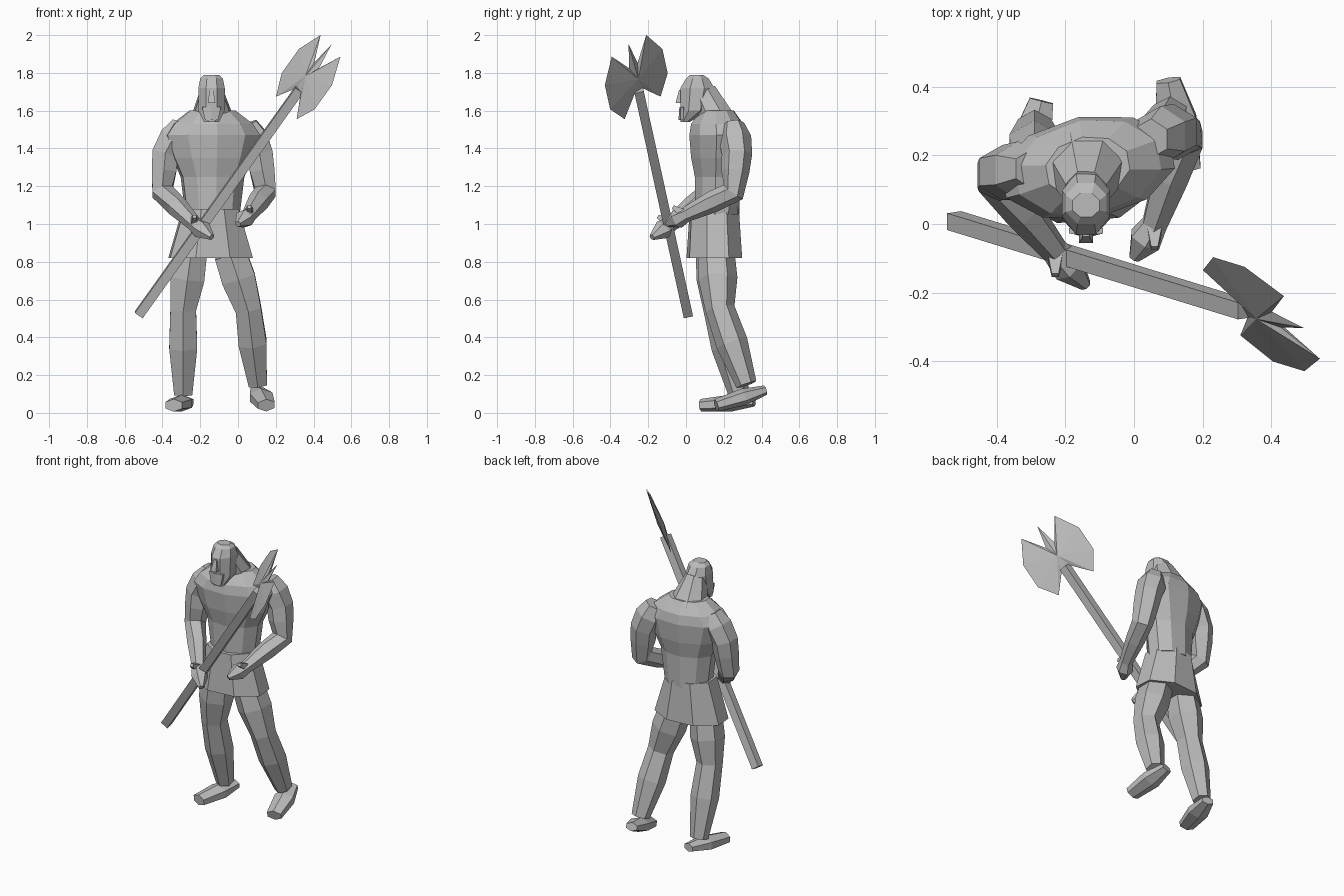
import bpy, bmesh
from math import cos, sin, pi, radians
from mathutils import Vector

default = bpy.data.objects.get("Cube")
if default:
    bpy.data.objects.remove(default, do_unlink=True)

stone = bpy.data.materials.new("plain grey")
stone.use_nodes = True
stone.diffuse_color = (.5, .5, .5, 1)
shader = stone.node_tree.nodes["Principled BSDF"]
shader.inputs["Base Color"].default_value = stone.diffuse_color


def finish(name, bm):
    """Turn a bmesh into a flat shaded object."""
    bmesh.ops.recalc_face_normals(bm, faces=bm.faces)
    mesh = bpy.data.meshes.new(name)
    bm.to_mesh(mesh)
    bm.free()
    mesh.materials.append(stone)
    obj = bpy.data.objects.new(name, mesh)
    bpy.context.collection.objects.link(obj)
    return obj


def loft(name, centres, sizes, sides=6, upright=False, yaw=0):
    """Skin rings of (half width, half depth) along a path of centres."""
    bm = bmesh.new()
    centres = [Vector(c) for c in centres]
    angles = [2 * pi * (i + .5) / sides for i in range(sides)]
    widest = max(cos(a) for a in angles)
    deepest = max(sin(a) for a in angles)
    last = len(centres) - 1
    loops = []
    for k, (centre, (width, depth)) in enumerate(zip(centres, sizes)):
        along = Vector((0, 0, 1))
        if not upright:
            along = (centres[min(k + 1, last)] - centres[max(k - 1, 0)]).normalized()
        side = Vector((cos(yaw), sin(yaw), 0))
        side = (side - along * side.dot(along)).normalized()
        front = along.cross(side)
        loops.append([bm.verts.new(centre
                                   + side * (width * cos(a) / widest)
                                   + front * (depth * sin(a) / deepest))
                      for a in angles])
    for low, high in zip(loops, loops[1:]):
        for i in range(sides):
            j = (i + 1) % sides
            bm.faces.new((low[i], low[j], high[j], high[i]))
    bm.faces.new(loops[0])
    bm.faces.new(loops[-1])
    return finish(name, bm)


def stack(name, x, y, rows, sides=8, yaw=0):
    """Skin level rows of (height, half width, half depth) on one upright axis."""
    return loft(name, [(x, y, height) for height, width, depth in rows],
                [(width, depth) for height, width, depth in rows],
                sides, upright=True, yaw=yaw)


def limb(name, joints, widths, flatten=1.15):
    """Skin a limb through its joints, with one muscle ring between each pair."""
    joints = [Vector(j) for j in joints]
    path = joints[:1]
    for start, end in zip(joints, joints[1:]):
        path += [start.lerp(end, .45), end]
    return loft(name, path, [(w, w * flatten) for w in widths])


# Torso with sloping shoulders, turned a little to its left
turn = radians(10)
stack("torso", -.135, .165, [
    (1.05, .14, .12), (1.25, .165, .12), (1.35, .21, .14),
    (1.47, .25, .15), (1.53, .21, .14), (1.6, .12, .09),
], sides=10, yaw=turn)
loft("neck", [(-.135, .19, 1.5), (-.14, .09, 1.7)], [(.13, .1), (.06, .07)], sides=8)

# Flared tunic skirt
stack("tunic_skirt", -.145, .15, [(.82, .22, .14), (1.08, .145, .125)], yaw=turn / 2)

# Head: rows of height, front, back and half width
face_x = -.14
skull = [(1.54, -.03, .02, .04), (1.6, -.03, .12, .07), (1.72, -.03, .15, .07),
         (1.77, 0, .12, .06), (1.79, .02, .09, .04)]
loft("head", [(face_x, (front + back) / 2, z) for z, front, back, half in skull],
     [(half, (back - front) / 2) for z, front, back, half in skull],
     sides=8, upright=True)
stack("nose", face_x, -.025, [(1.64, .02, .03), (1.71, .01, .012)], sides=4)
stack("beard", face_x, -.02, [(1.55, .035, .02), (1.62, .05, .015)], sides=6)

# Arms: shoulder, upper arm, elbow, wrist, fingertips
arms = {
    "right": [(-.3, .16, 1.53), (-.385, .15, 1.37), (-.4, .13, 1.17),
              (-.23, -.08, 1), (-.14, -.18, .93)],
    "left": [(.05, .25, 1.53), (.115, .27, 1.37), (.145, .25, 1.17),
             (.06, 0, 1.05), (0, -.1, 1)],
}
# Legs: hip, knee, ankle
legs = {
    "right": [(-.25, .15, .84), (-.29, .17, .55), (-.29, .28, .1)],
    "left": [(-.04, .16, .84), (.055, .18, .55), (.105, .32, .15)],
}
# Feet: heel and toe, the left heel raised
feet = {
    "right": [(-.27, .36, .06), (-.34, .08, .04)],
    "left": [(.1, .42, .12), (.15, .16, .04)],
}
for hand in arms:
    limb(hand + "_arm", arms[hand],
         [.05, .075, .07, .065, .055, .05, .035, .045, .015])
    limb(hand + "_leg", legs[hand], [.085, .09, .068, .074, .048])
    limb(hand + "_foot", feet[hand], [.035, .06, .045], flatten=.75)
    # Thumb reaching inward and up from the wrist
    wrist = Vector(arms[hand][3])
    loft(hand + "_thumb", [wrist, wrist + Vector((0, -.07, .04))],
         [(.025, .025), (.01, .01)], sides=4)

# Long square axe handle, ending inside the blade
butt, hub = Vector((-.525, .01, .52)), Vector((.37, -.265, 1.775))
shaft = (hub - butt).normalized()
loft("axe_handle", [butt, hub - shaft * .08], [(.025, .025)] * 2, sides=4)

# Double axe blade with a top spike: half outline as (along handle, outward)
outward = Vector((.44, -.76, -.47))
outward = (outward - shaft * outward.dot(shaft)).normalized()
half = [(-.09, .03), (-.2, .125), (-.09, .2), (.07, .2), (.21, .12), (.08, .03)]
outline = half + [(.22, 0)] + [(a, -o) for a, o in reversed(half)]
bm = bmesh.new()
rim = [bm.verts.new(hub + shaft * a + outward * o) for a, o in outline]
for way in (-1, 1):
    peak = bm.verts.new(hub + shaft.cross(outward) * way * .02)
    for i, corner in enumerate(rim):
        bm.faces.new((corner, rim[i - 1], peak))
finish("axe_blade", bm)
